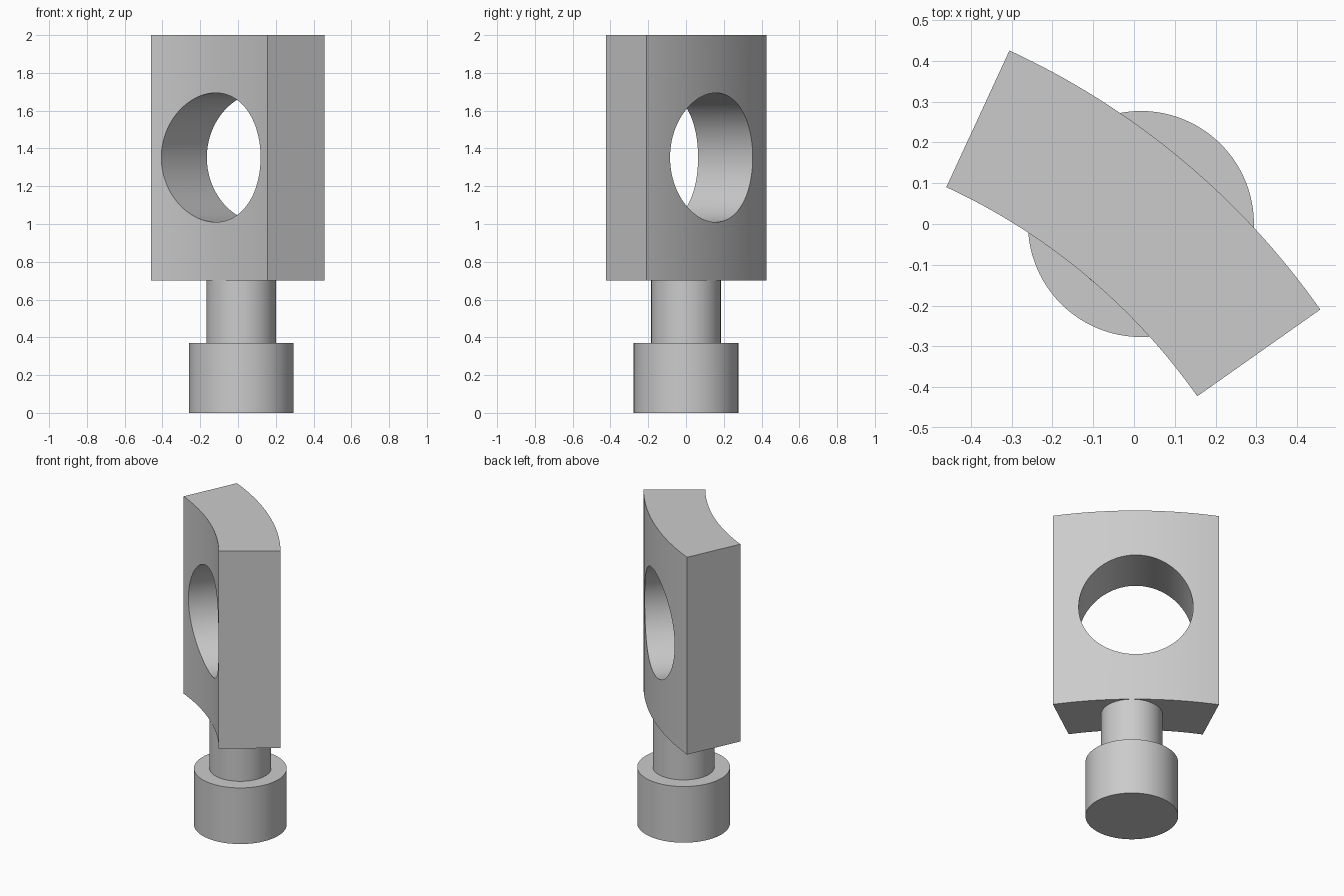
import bpy
import bmesh
from math import cos, sin, radians
from mathutils import Vector

cube = bpy.data.objects.get("Cube")
if cube:
    bpy.data.objects.remove(cube, do_unlink=True)

# Plain grey material
grey = bpy.data.materials.new("plain grey")
grey.use_nodes = True
colour = (0.6, 0.6, 0.6, 1)
grey.diffuse_color = colour
grey.node_tree.nodes["Principled BSDF"].inputs["Base Color"].default_value = colour


def extrude_profile(name, points, z0, z1):
    """Closed solid from a flat outline, raised from z0 to z1."""
    bm = bmesh.new()
    face = bm.faces.new([bm.verts.new((x, y, z0)) for x, y in points])
    top = bmesh.ops.extrude_face_region(bm, geom=[face])["geom"]
    bmesh.ops.translate(bm, vec=(0, 0, z1 - z0),
                        verts=[v for v in top if isinstance(v, bmesh.types.BMVert)])
    bmesh.ops.recalc_face_normals(bm, faces=bm.faces)
    mesh = bpy.data.meshes.new(name)
    bm.to_mesh(mesh)
    bm.free()
    mesh.materials.append(grey)
    obj = bpy.data.objects.new(name, mesh)
    bpy.context.collection.objects.link(obj)
    return obj


def arc(centre, radius, start, end, steps):
    angles = [radians(start + (end - start) * i / steps) for i in range(steps + 1)]
    return [(centre[0] + radius * cos(a), centre[1] + radius * sin(a)) for a in angles]


def smooth(obj):
    bpy.ops.object.select_all(action="DESELECT")
    obj.select_set(True)
    bpy.context.view_layer.objects.active = obj
    bpy.ops.object.shade_smooth_by_angle(angle=radians(30))


# Round foot and narrower stem
axis = (0.017, 0)
foot = extrude_profile("foot", arc(axis, 0.277, 0, 360, 96)[:-1], 0, 0.37)
stem = extrude_profile("stem", arc(axis, 0.184, 0, 360, 96)[:-1], 0.37, 0.70)

# Curved block: a sector of a thick ring
ring_centre, middle, half = (-1.109, -1.314), 50.2, 15
outline = (arc(ring_centre, 1.916, middle - half, middle + half, 32)
           + arc(ring_centre, 1.547, middle + half, middle - half, 32))
block = extrude_profile("curved_block", outline, 0.70, 2.0)

# Round hole along the radius through the middle of the block
direction = Vector((cos(radians(middle)), sin(radians(middle)), 0))
cutter = extrude_profile("hole_cutter", arc((0, 0), 0.342, 0, 360, 96)[:-1], -0.5, 0.5)
cutter.rotation_euler = direction.to_track_quat("Z", "Y").to_euler()
cutter.location = Vector((*ring_centre, 1.352)) + direction * 1.73
cutter.hide_render = True

hole = block.modifiers.new("hole", "BOOLEAN")
hole.operation = "DIFFERENCE"
hole.solver = "EXACT"
hole.object = cutter
bpy.context.view_layer.objects.active = block
bpy.ops.object.modifier_apply(modifier=hole.name)
bpy.data.objects.remove(cutter, do_unlink=True)

for part in (foot, stem, block):
    smooth(part)
